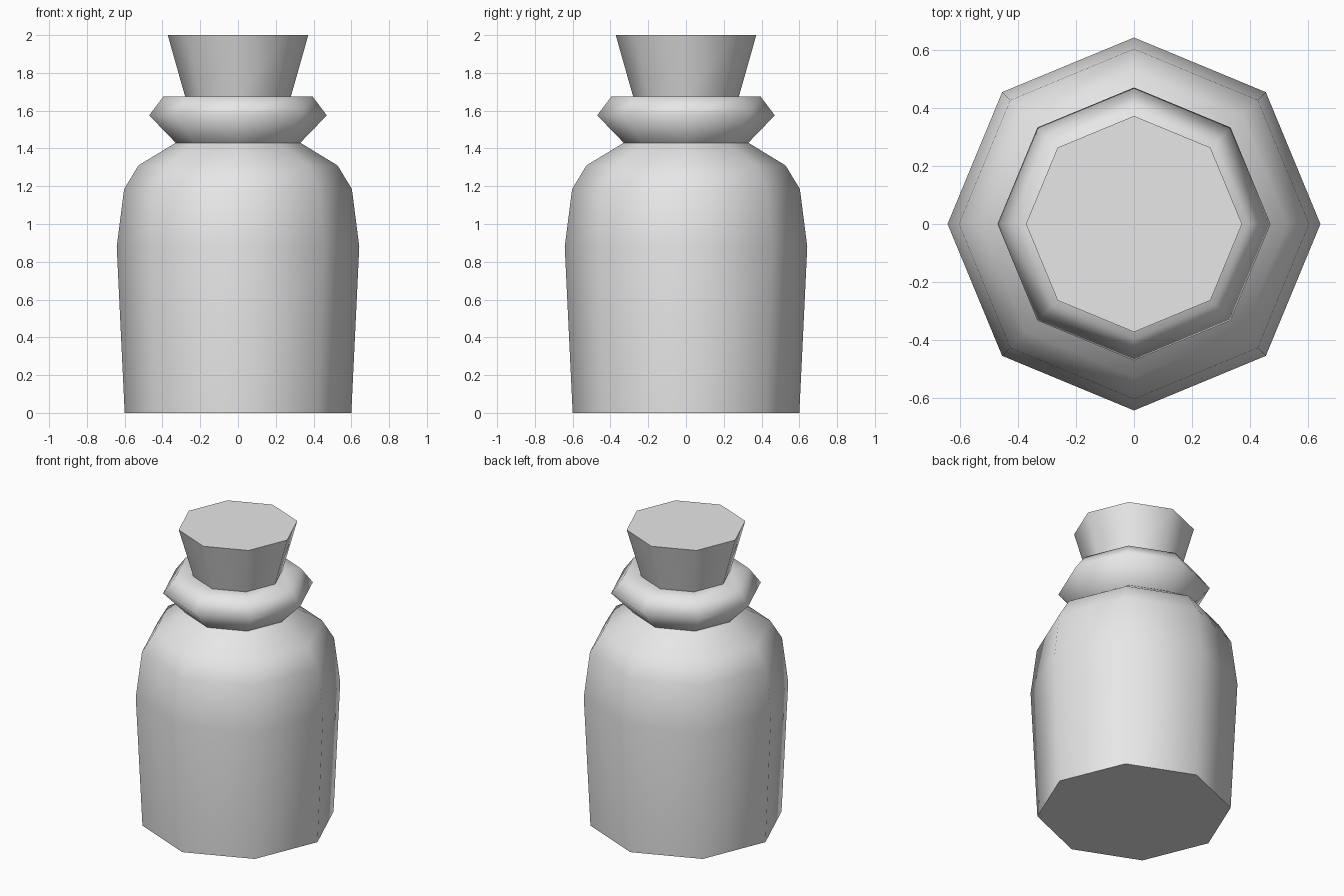
import bpy, bmesh, math

SIDES = 8

if "Cube" in bpy.data.objects:
    bpy.data.objects.remove(bpy.data.objects["Cube"], do_unlink=True)

grey = bpy.data.materials.new("plain_grey")
grey.use_nodes = True
grey.diffuse_color = (0.8, 0.8, 0.8, 1)
grey.node_tree.nodes["Principled BSDF"].inputs["Base Color"].default_value = grey.diffuse_color


def lathe(name, profile, cap_bottom=False, cap_top=False):
    """Turn a (radius, height) profile into an eight-sided part."""
    bm = bmesh.new()
    rings = []
    for r, z in profile:
        angles = [2 * math.pi * i / SIDES for i in range(SIDES)]
        rings.append([bm.verts.new((r * math.cos(a), r * math.sin(a), z)) for a in angles])
    for low, high in zip(rings, rings[1:]):
        for i in range(SIDES):
            j = (i + 1) % SIDES
            bm.faces.new((low[i], low[j], high[j], high[i]))
    if cap_bottom:
        bm.faces.new(rings[0][::-1])
    if cap_top:
        bm.faces.new(rings[-1])
    mesh = bpy.data.meshes.new(name)
    bm.to_mesh(mesh)
    bm.free()
    mesh.materials.append(grey)
    obj = bpy.data.objects.new(name, mesh)
    bpy.context.collection.objects.link(obj)
    bpy.ops.object.select_all(action="DESELECT")
    obj.select_set(True)
    bpy.context.view_layer.objects.active = obj
    bpy.ops.object.shade_smooth_by_angle(angle=math.radians(85))
    return obj


# Bottle body with rounded shoulders
lathe("bottle_body", [(0.60, 0), (0.642, 0.88), (0.603, 1.185), (0.527, 1.31), (0.33, 1.43)],
      cap_bottom=True)

# Flared lip around the neck
lathe("bottle_lip", [(0.33, 1.43), (0.47, 1.575), (0.395, 1.675), (0.28, 1.675)])

# Tapered stopper
lathe("stopper", [(0.28, 1.675), (0.372, 2.0)], cap_top=True)
